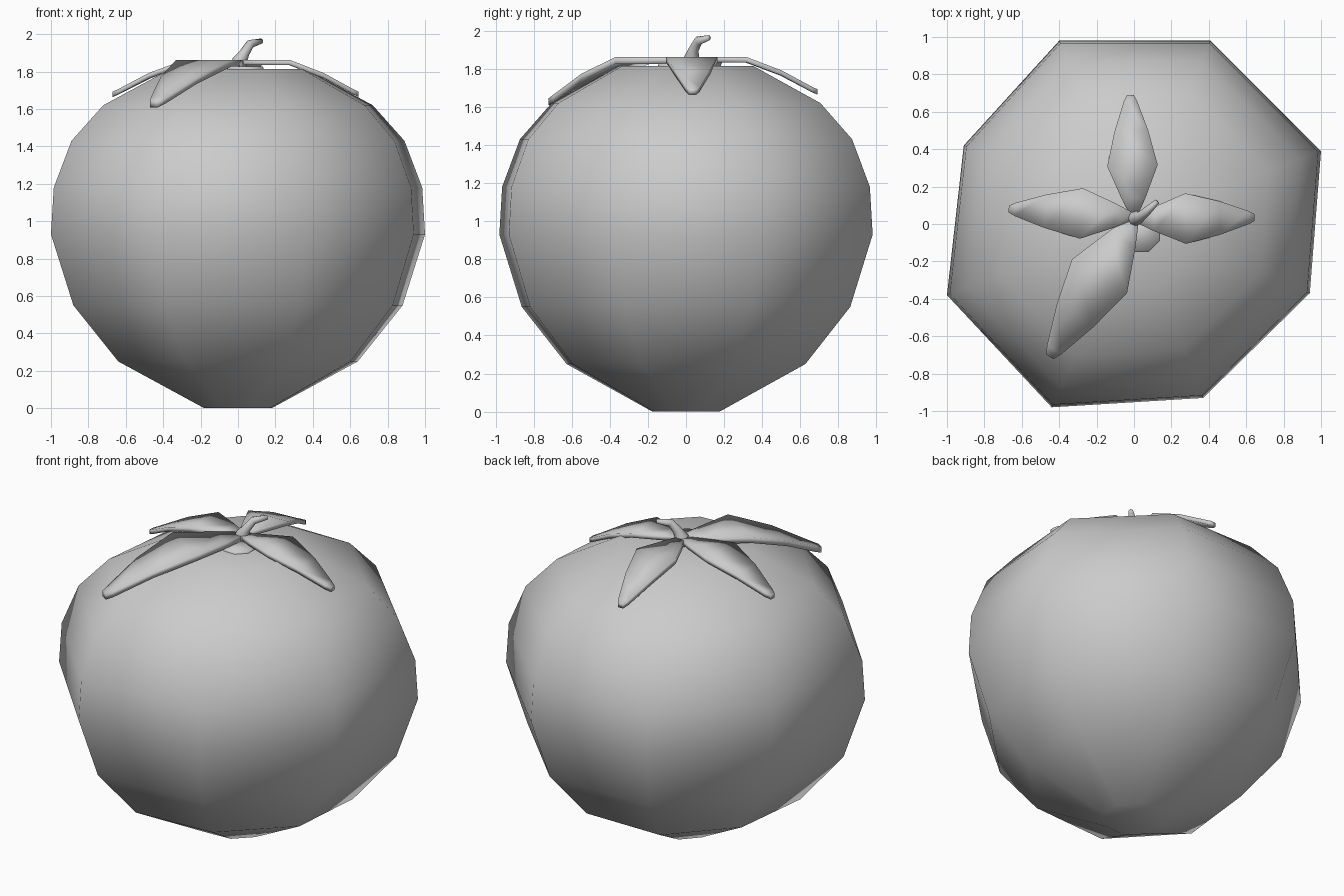
import bpy, math
from mathutils import Vector

if "Cube" in bpy.data.objects:
    bpy.data.objects.remove(bpy.data.objects["Cube"])


def make(name, verts, faces):
    me = bpy.data.meshes.new(name)
    me.from_pydata(verts, [], faces)
    me.update()
    for p in me.polygons:
        p.use_smooth = True
    ob = bpy.data.objects.new(name, me)
    bpy.context.collection.objects.link(ob)
    return ob


def loft(name, rings):
    # skin equal-sized rings and cap both ends
    n = len(rings[0])
    verts = [v for r in rings for v in r]
    faces = [(k * n + i, k * n + (i + 1) % n, (k + 1) * n + (i + 1) % n, (k + 1) * n + i)
             for k in range(len(rings) - 1) for i in range(n)]
    faces += [tuple(reversed(range(n))), tuple(range(len(verts) - n, len(verts)))]
    return make(name, verts, faces)


# fruit body: uneven octagon scaled up a rounded profile
octagon = [(0.41, 0.98), (-0.40, 0.98), (-0.91, 0.42), (-1.0, -0.38),
           (-0.44, -0.98), (0.37, -0.93), (0.94, -0.37), (1.0, 0.39)]
profile = [(0.18, 0.0), (0.64, 0.25), (0.88, 0.55), (1.0, 0.93),
           (0.985, 1.18), (0.89, 1.43), (0.72, 1.62), (0.36, 1.815)]
loft("fruit_body", [[(x * s, y * s, z) for x, y in octagon] for s, z in profile])


# leaves: thin drooping blades, stations are (along, half width, drop)
blade = [(0.0, 0.022, 0), (0.14, 0.065, 0), (0.41, 0.135, 0), (0.70, 0.09, 0.07),
         (0.95, 0.035, 0.155), (1.0, 0.018, 0.17)]


def leaf(name, root, tip, scale=1.0):
    a, b = Vector((*root, 1.862)), Vector((*tip, 1.862))
    side = (b - a).normalized().cross(Vector((0, 0, 1)))
    rings = []
    for t, w, d in blade:
        c = a.lerp(b, t) - Vector((0, 0, d * scale))
        s, down = side * w * scale, Vector((0, 0, -0.028 * scale))
        rings.append([c + s, c - s, c - s + down, c + s + down])
    loft(name, rings)


leaf("leaf_right", (0.02, 0.025), (0.645, 0.035))
leaf("leaf_left", (-0.01, 0.04), (-0.67, 0.08))
leaf("leaf_back", (0.0, 0.05), (-0.02, 0.69))
leaf("leaf_front", (0.0, 0.02), (-0.45, -0.71), 1.28)

# stem: bent tapering tube
path = [(0.0, 0.03, 1.80, 0.045), (0.01, 0.03, 1.86, 0.04), (0.035, 0.04, 1.90, 0.027),
        (0.065, 0.065, 1.947, 0.024), (0.125, 0.12, 1.963, 0.014)]
rings = []
for i, (x, y, z, r) in enumerate(path):
    p, q = path[max(i - 1, 0)], path[min(i + 1, len(path) - 1)]
    rot = Vector((0, 0, 1)).rotation_difference(Vector(q[:3]) - Vector(p[:3]))
    rings.append([Vector((x, y, z)) + rot @ Vector((r * math.cos(k * math.pi / 4),
                  r * math.sin(k * math.pi / 4), 0)) for k in range(8)])
loft("stem", rings)

# low collar under the stem
loft("stem_collar", [[(0.04 + r * math.cos(k * math.pi / 4 + 0.4),
                       -0.05 + r * math.sin(k * math.pi / 4 + 0.4), z) for k in range(8)]
                     for r, z in ((0.11, 1.80), (0.10, 1.828))])
